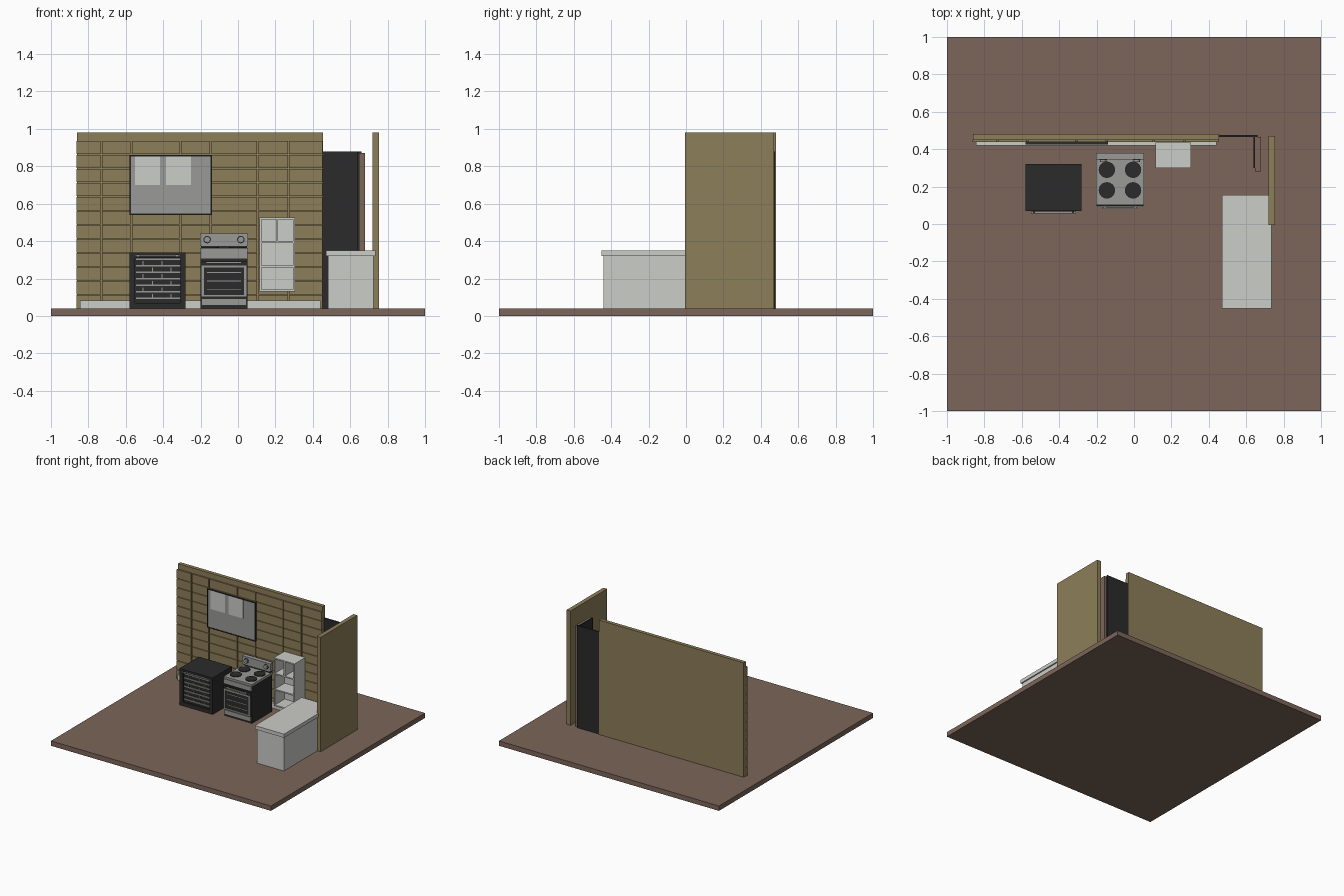
import bpy, bmesh
from mathutils import Matrix

old = bpy.data.objects.get("Cube")
if old:
    bpy.data.objects.remove(old, do_unlink=True)


def material(name, rgb):
    m = bpy.data.materials.new(name)
    m.use_nodes = True
    m.diffuse_color = (*rgb, 1)
    m.node_tree.nodes["Principled BSDF"].inputs["Base Color"].default_value = (*rgb, 1)
    return m


OLIVE = material("olive wall", (0.27, 0.21, 0.10))
BROWN = material("brown wood", (0.20, 0.13, 0.10))
WHITE = material("off white", (0.60, 0.61, 0.58))
BLACK = material("black", (0.024, 0.024, 0.024))
GREY = material("steel grey", (0.32, 0.32, 0.31))


def finish(name, bm, mat):
    me = bpy.data.meshes.new(name)
    bm.to_mesh(me)
    bm.free()
    me.materials.append(mat)
    ob = bpy.data.objects.new(name, me)
    bpy.context.collection.objects.link(ob)
    return ob


def boxes(name, mat, spans):
    """One object from boxes given as (x range, y range, z range)."""
    bm = bmesh.new()
    for span in spans:
        size = [b - a for a, b in span]
        mid = [(a + b) / 2 for a, b in span]
        bmesh.ops.create_cube(bm, size=1, matrix=Matrix.Translation(mid) @ Matrix.Diagonal((*size, 1)))
    return finish(name, bm, mat)


def box(name, mat, x, y, z):
    return boxes(name, mat, [(x, y, z)])


def cylinder(name, mat, centre, radius, depth, axis="Z"):
    bm = bmesh.new()
    turn = Matrix.Rotation(1.5708, 4, "X") if axis == "Y" else Matrix()
    bmesh.ops.create_cone(bm, cap_ends=True, segments=24, radius1=radius, radius2=radius,
                          depth=depth, matrix=Matrix.Translation(centre) @ turn)
    return finish(name, bm, mat)


def frame(name, mat, x, y, z, t):
    """Rectangular border of width t, facing the front."""
    return boxes(name, mat, [
        ((x[0], x[0] + t), y, z), ((x[1] - t, x[1]), y, z),
        ((x[0] + t, x[1] - t), y, (z[0], z[0] + t)),
        ((x[0] + t, x[1] - t), y, (z[1] - t, z[1]))])


F = 0.04  # floor level

# Room shell
box("floor", BROWN, (-1, 1), (-1, 1), (0, F))
box("back_wall", OLIVE, (-0.86, 0.455), (0.45, 0.48), (F, 0.98))
box("side_wall", OLIVE, (0.72, 0.755), (-0.005, 0.47), (F, 0.98))
box("baseboard", WHITE, (-0.845, 0.44), (0.42, 0.44), (F, 0.083))

# Wall planks in rows, split into panels by upright joints
joints = [-0.868, -0.73, -0.57, -0.31, -0.145, 0.105, 0.27, 0.455]
rows, step = 12, 0.075
boxes("wall_planks", OLIVE, [
    ((a + 0.004, b - 0.004), (0.438, 0.452), (F + r * step, F + (r + 1) * step - 0.004))
    for a, b in zip(joints, joints[1:]) for r in range(rows)])

# Doorway: dark panel, and the open door leaf with its dark inner face
box("doorway_panel", BLACK, (0.455, 0.66), (0.465, 0.475), (F, 0.88))
box("door_leaf", BROWN, (0.648, 0.68), (0.28, 0.465), (F, 0.87))
box("door_inner_face", BLACK, (0.64, 0.648), (0.3, 0.465), (F, 0.88))

# Counter
box("counter_body", WHITE, (0.48, 0.725), (-0.44, 0.145), (F, 0.32))
box("counter_top", WHITE, (0.47, 0.735), (-0.452, 0.155), (0.32, 0.35))

# Wall window
wx, wz = (-0.58, -0.14), (0.54, 0.86)
frame("window_frame", BLACK, wx, (0.425, 0.44), wz, 0.007)
box("window_pane", GREY, (-0.573, -0.147), (0.429, 0.44), (0.547, 0.853))
for i, x in enumerate((-0.55, -0.385)):
    box(f"window_sheet_{i}", WHITE, (x, x + 0.133), (0.426, 0.43), (0.70, 0.853))

# Shelf unit with three levels and a divided top level
sx, sy = (0.115, 0.305), (0.30, 0.437)
t = 0.01
boxes("shelf_unit", WHITE, [
    ((sx[0], sx[0] + t), sy, (0.13, 0.525)),
    ((sx[1] - t, sx[1]), sy, (0.13, 0.525)),
    (sx, (0.427, 0.437), (0.13, 0.525)),
    ((0.205, 0.215), sy, (0.395, 0.52))]
    + [((sx[0] + t, sx[1] - t), sy, (z, z + t)) for z in (0.13, 0.26, 0.39, 0.515)])

# Bottle cooler
cx = (-0.58, -0.28)
box("cooler_body", BLACK, cx, (0.085, 0.32), (F, 0.34))
frame("cooler_door_frame", BLACK, cx, (0.07, 0.085), (F, 0.34), 0.03)
boxes("cooler_racks", GREY,
      [((-0.545, -0.305), (0.078, 0.086), (0.09 + i * 0.035, 0.098 + i * 0.035)) for i in range(7)])
boxes("cooler_rack_uprights", GREY,
      [((-0.51 + i * 0.05, -0.505 + i * 0.05), (0.08, 0.086),
        (0.09 + r * 0.035, 0.118 + r * 0.035))
       for r in range(6) for i in range(4) if (r + i) % 2])
box("cooler_handle", GREY, (-0.55, -0.31), (0.057, 0.066), (0.318, 0.326))
boxes("cooler_handle_mounts", BLACK,
      [((x, x + 0.012), (0.06, 0.072), (0.316, 0.328)) for x in (-0.54, -0.332)])

# Stove
ox = (-0.2, 0.05)
box("stove_body", BLACK, ox, (0.11, 0.37), (F, 0.345))
box("stove_top", GREY, (-0.203, 0.053), (0.105, 0.38), (0.345, 0.362))
box("stove_back_panel", GREY, (-0.203, 0.053), (0.345, 0.38), (0.375, 0.44))
box("stove_back_base", BLACK, (-0.197, 0.047), (0.35, 0.375), (0.36, 0.375))
for i, (x, y) in enumerate((x, y) for x in (-0.145, -0.005) for y in (0.18, 0.29)):
    cylinder(f"burner_{i}", BLACK, (x, y, 0.364), 0.044, 0.008)
for i, x in enumerate((-0.165, 0.015)):
    cylinder(f"knob_ring_{i}", BLACK, (x, 0.344, 0.408), 0.02, 0.006, "Y")
    cylinder(f"knob_{i}", GREY, (x, 0.338, 0.408), 0.017, 0.014, "Y")
box("stove_control_strip", GREY, ox, (0.1, 0.11), (0.305, 0.345))
box("oven_door", BLACK, ox, (0.096, 0.11), (0.1, 0.295))
frame("oven_door_trim", GREY, (-0.195, 0.045), (0.092, 0.1), (0.1, 0.27), 0.012)
box("oven_drawer", GREY, (-0.195, 0.045), (0.1, 0.112), (0.055, 0.092))
boxes("oven_racks", GREY,
      [((-0.165, 0.015), (0.094, 0.098), (z, z + 0.005)) for z in (0.14, 0.185, 0.23)])
box("oven_handle", GREY, (-0.17, 0.02), (0.08, 0.089), (0.28, 0.29))
boxes("oven_handle_mounts", GREY,
      [((x, x + 0.01), (0.085, 0.1), (0.28, 0.29)) for x in (-0.16, 0.0)])
